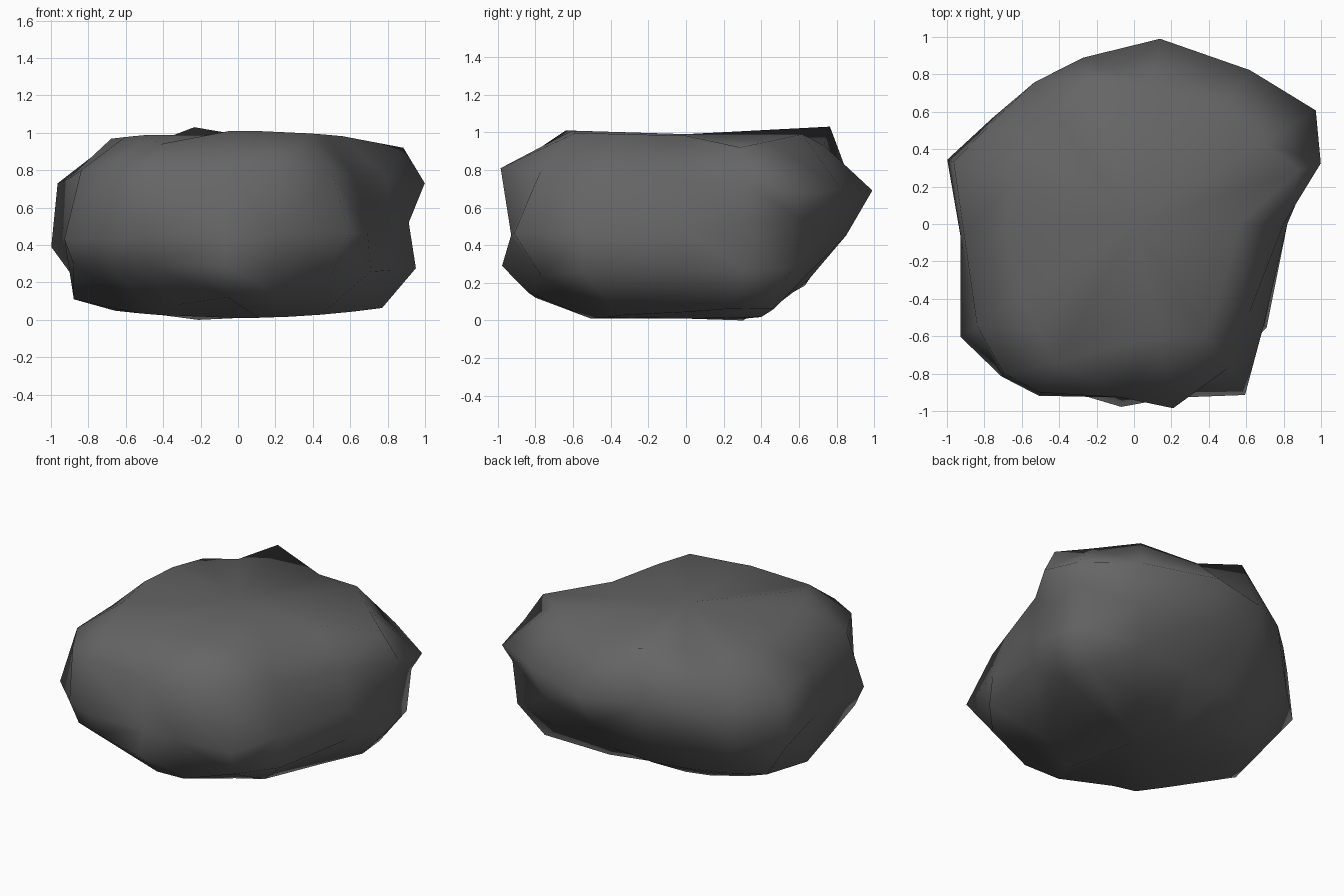
import bpy, bmesh, math

if "Cube" in bpy.data.objects:
    bpy.data.objects.remove(bpy.data.objects["Cube"])

stone = bpy.data.materials.new("dark grey stone")
stone.diffuse_color = (0.13, 0.13, 0.13, 1)
stone.use_nodes = True
stone.node_tree.nodes["Principled BSDF"].inputs["Base Color"].default_value = stone.diffuse_color

# Rock silhouette: direction in degrees, then radius at each of five levels
# (underside, lower, middle, upper, top rim)
SPOKES = [
    (0,   .62, .82, .82, .80, .56),
    (18,  .81, 1.00, .96, 1.05, .93),
    (32,  .88, 1.05, 1.08, 1.146, .82),
    (53,  .50, .80, .92, 1.03, .775),
    (82,  .32, .65, .86, 1.00, .74),
    (107, .33, .66, .85, .93, .80),
    (125, .37, .68, .86, .926, .68),
    (143, .50, .75, .945, .93, .70),
    (161, .65, .86, 1.056, 1.02, .69),
    (184, .66, .88, .93, .91, .68),
    (213, .64, 1.05, 1.107, 1.00, .72),
    (229, .64, 1.02, 1.08, 1.06, .76),
    (241, .68, .98, 1.05, 1.03, .85),
    (266, .80, .98, .93, .93, .64),
    (282, .52, .86, .95, 1.007, .62),
    (303, .50, .92, 1.09, .92, .70),
    (322, .56, .90, .88, .78, .59),
]

# Height of each level: tilted or gently domed
LEVELS = [
    lambda x, y: 0.01 + 0.09 * x * x,
    lambda x, y: 0.20 + 0.08 * x,
    lambda x, y: 0.45 + 0.02 * x,
    lambda x, y: 0.75 - 0.06 * y,
    lambda x, y: 1.01 - 0.09 * x * x,
]

# Corners that break away from their level: (level, direction) -> height
CHIPS = {
    (0, 125): 0, (0, 241): .08, (0, 266): .12,
    (1, 184): .11, (1, 213): .30, (1, 229): .28, (1, 241): .29,
    (1, 266): .29, (1, 282): .15,
    (2, 18): .52, (2, 32): .56, (2, 161): .39,
    (3, 32): .67, (3, 213): .80,
    (4, 18): .92, (4, 32): .95, (4, 82): .93, (4, 107): 1.03,
    (4, 125): .97, (4, 241): .94,
}

bm = bmesh.new()
rings = []
for level, height in enumerate(LEVELS):
    ring = []
    for angle, *radii in SPOKES:
        x = radii[level] * math.cos(math.radians(angle))
        y = radii[level] * math.sin(math.radians(angle))
        z = CHIPS.get((level, angle), height(x, y))
        ring.append(bm.verts.new((x, y, z)))
    rings.append(ring)

# Sides
n = len(SPOKES)
for low, high in zip(rings, rings[1:]):
    for i in range(n):
        j = (i + 1) % n
        bm.faces.new((low[i], low[j], high[j], high[i]))

# Underside and top
base = bm.verts.new((0, 0, 0.01))
crown = bm.verts.new((0, 0, 0.99))
for i in range(n):
    j = (i + 1) % n
    bm.faces.new((base, rings[0][j], rings[0][i]))
    bm.faces.new((crown, rings[4][i], rings[4][j]))

bmesh.ops.triangulate(bm, faces=bm.faces[:])
bmesh.ops.recalc_face_normals(bm, faces=bm.faces[:])
for f in bm.faces:
    f.smooth = True

mesh = bpy.data.meshes.new("boulder")
bm.to_mesh(mesh)
bm.free()
mesh.materials.append(stone)
bpy.context.collection.objects.link(bpy.data.objects.new("boulder", mesh))
